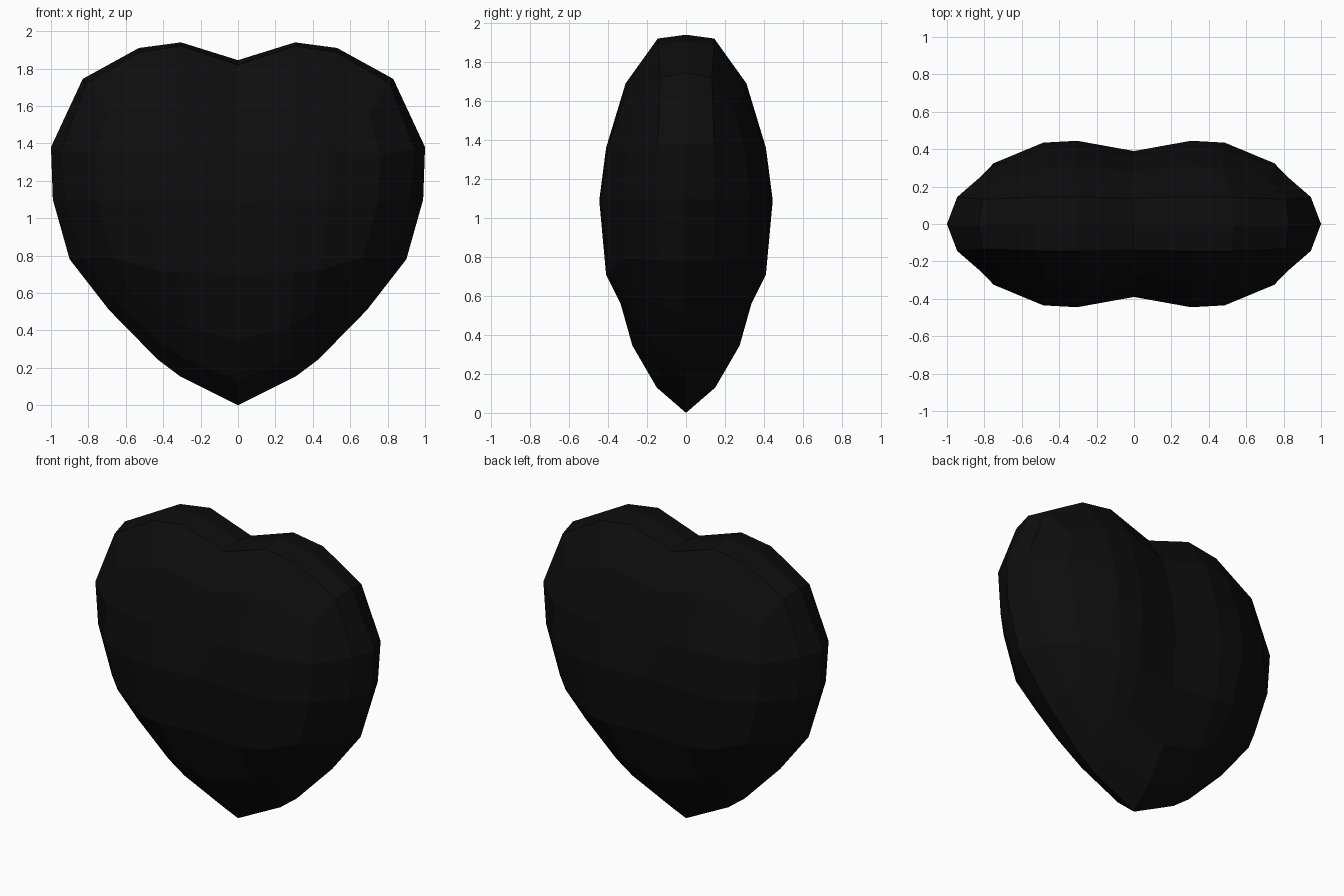
import bpy, bmesh

if "Cube" in bpy.data.objects:
    bpy.data.objects.remove(bpy.data.objects["Cube"])

# Silhouette of the right half in (x, z), from top notch clockwise to bottom tip
OUTLINE = [(0, 1.845), (.305, 1.94), (.53, 1.91), (.83, 1.745), (1.0, 1.38),
           (.99, 1.10), (.90, .78), (.69, .51), (.43, .245), (.31, .155), (0, 0)]

# Front panel of the right half: rows top to bottom, columns crease to side, (x, depth, z)
PANEL = [
    [(0, .28, 1.61), (.305, .31, 1.69), (.47, .30, 1.66), (.70, .25, 1.56)],
    [(0, .36, 1.32), (.305, .41, 1.36), (.49, .40, 1.36), (.76, .305, 1.34)],
    [(0, .39, 1.08), (.305, .445, 1.09), (.485, .435, 1.09), (.75, .325, 1.09)],
    [(0, .375, .70), (.30, .41, .71), (.44, .395, .72), (.67, .305, .79)],
    [(0, .275, .345), (.28, .265, .42), (.39, .26, .48), (.57, .24, .60)],
]

bm = bmesh.new()
grid = [[bm.verts.new((x, -d, z)) for x, d, z in row] for row in PANEL]
for r in range(4):
    for c in range(3):
        bm.faces.new((grid[r][c], grid[r + 1][c], grid[r + 1][c + 1], grid[r][c + 1]))

# Rim rings: panel border, a middle ring between, and the silhouette at y = 0
inner = grid[0] + [grid[r][3] for r in (1, 2, 3)] + grid[4][::-1]
middle, outer = [], []
for v, (x, z) in zip(inner, OUTLINE):
    t = .38 - .08 * (z / 1.94 * 1.94) ** 2
    middle.append(bm.verts.new((x + (v.co.x - x) * t, -(.08 - .21 * v.co.y),
                                z + (v.co.z - z) * t)))
    outer.append(bm.verts.new((x, 0, z)))
# Bottom tip of the middle ring
middle[-1].co = (0, -.15, .13)
for a, b in ((inner, middle), (middle, outer)):
    for i in range(10):
        bm.faces.new((a[i], a[i + 1], b[i + 1], b[i]))

mesh = bpy.data.meshes.new("heart")
bm.to_mesh(mesh)
bm.free()
heart = bpy.data.objects.new("heart", mesh)
bpy.context.collection.objects.link(heart)

# Mirror the quarter to the left and to the back
mirror = heart.modifiers.new("mirror", 'MIRROR')
mirror.use_axis = (True, True, False)
mirror.use_clip = True

black = bpy.data.materials.new("black")
black.diffuse_color = (.004, .004, .004, 1)
black.use_nodes = True
black.node_tree.nodes["Principled BSDF"].inputs["Base Color"].default_value = black.diffuse_color
mesh.materials.append(black)
